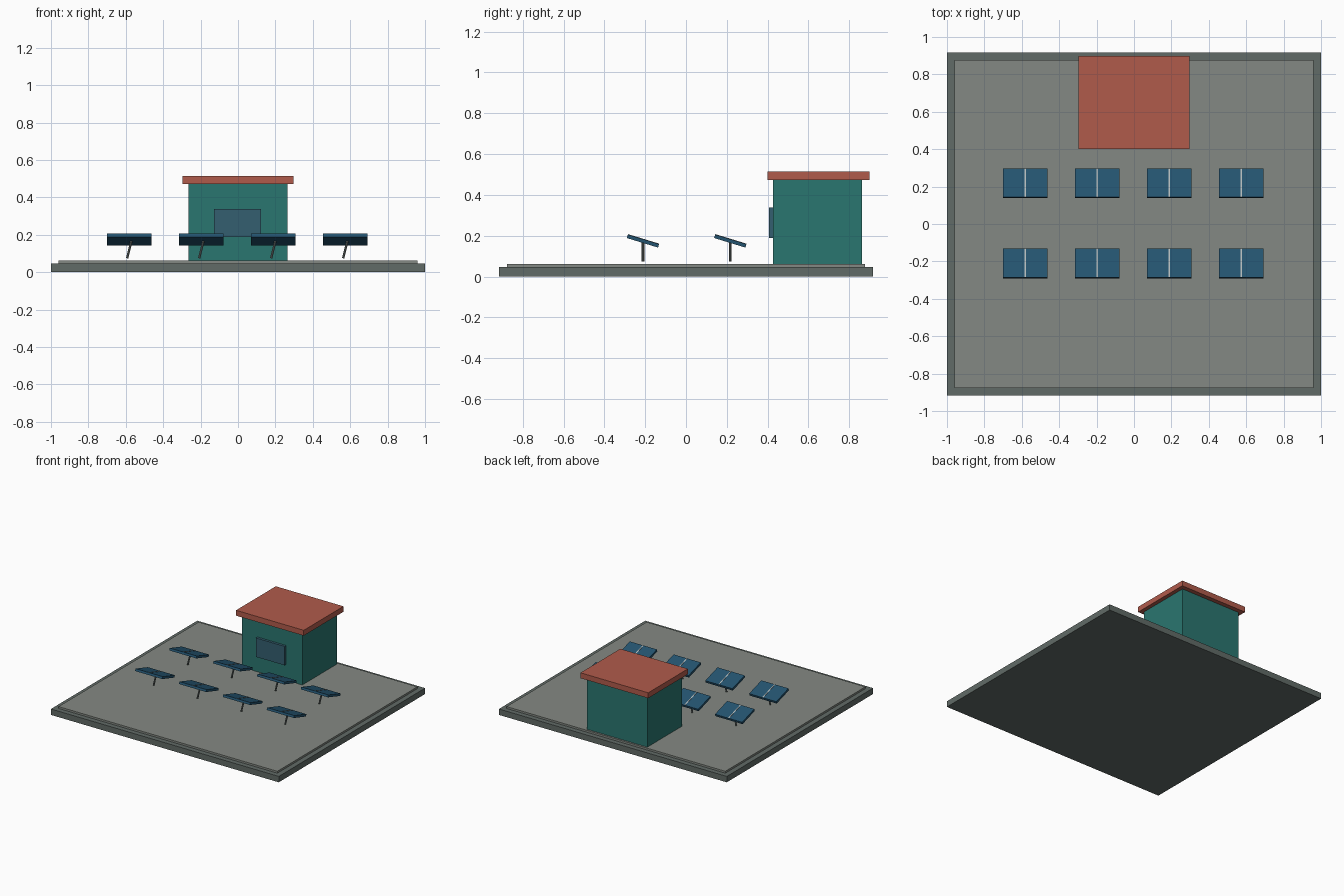
import bpy
from math import radians

if "Cube" in bpy.data.objects:
    bpy.data.objects.remove(bpy.data.objects["Cube"])


def material(name, hexcode):
    # hex colour to linear diffuse colour
    rgb = [int(hexcode[i:i + 2], 16) / 255 for i in (0, 2, 4)]
    lin = [c / 12.92 if c <= 0.04045 else ((c + 0.055) / 1.055) ** 2.4 for c in rgb]
    m = bpy.data.materials.new(name)
    m.diffuse_color = (*lin, 1)
    m.use_nodes = True
    m.node_tree.nodes["Principled BSDF"].inputs["Base Color"].default_value = m.diffuse_color
    return m


FRAME = material("dark_stone", "616B67")
GROUND = material("light_stone", "848983")
WALL = material("teal_wall", "2A7670")
ROOF = material("red_roof", "B05B4B")
WINDOW = material("window_blue", "345F70")
PANEL = material("panel_blue", "245470")
METAL = material("pale_metal", "B4BBBB")
POST = material("post_metal", "6C7573")


def finish(name, mat):
    ob = bpy.context.object
    ob.name = name
    ob.data.materials.append(mat)
    return ob


def box(name, centre, size, mat, tilt=0):
    bpy.ops.mesh.primitive_cube_add(size=1, location=centre, rotation=(tilt, 0, 0))
    bpy.context.object.scale = size
    return finish(name, mat)


def span_box(name, x, y, z, mat):
    pairs = (x, y, z)
    return box(name, [(a + b) / 2 for a, b in pairs], [b - a for a, b in pairs], mat)


# Stepped ground slab
span_box("base_slab", (-1, 1), (-0.917, 0.917), (0, 0.047), FRAME)
span_box("ground_surface", (-0.96, 0.96), (-0.878, 0.878), (0.03, 0.062), GROUND)

# Control hut
span_box("hut_walls", (-0.265, 0.265), (0.427, 0.863), (0.05, 0.475), WALL)
span_box("hut_roof", (-0.297, 0.297), (0.40, 0.898), (0.472, 0.515), ROOF)
span_box("hut_window", (-0.128, 0.124), (0.407, 0.435), (0.188, 0.338), WINDOW)

# Two rows of four tilted solar panels on leaning posts
TILT = radians(-17)
for row, y in enumerate((-0.211, 0.217)):
    for col in range(4):
        x = -0.581 + 0.385 * col
        tag = f"{row + 1}_{col + 1}"
        box("solar_panel_" + tag, (x, y, 0.174), (0.238, 0.16, 0.018), PANEL, TILT)
        box("panel_divider_" + tag, (x, y + 0.0005, 0.176), (0.008, 0.158, 0.018), METAL, TILT)
        bpy.ops.mesh.primitive_cylinder_add(vertices=10, radius=0.0065, depth=0.098,
                                            location=(x, y, 0.122),
                                            rotation=(0, radians(14), 0))
        finish("panel_post_" + tag, POST)
